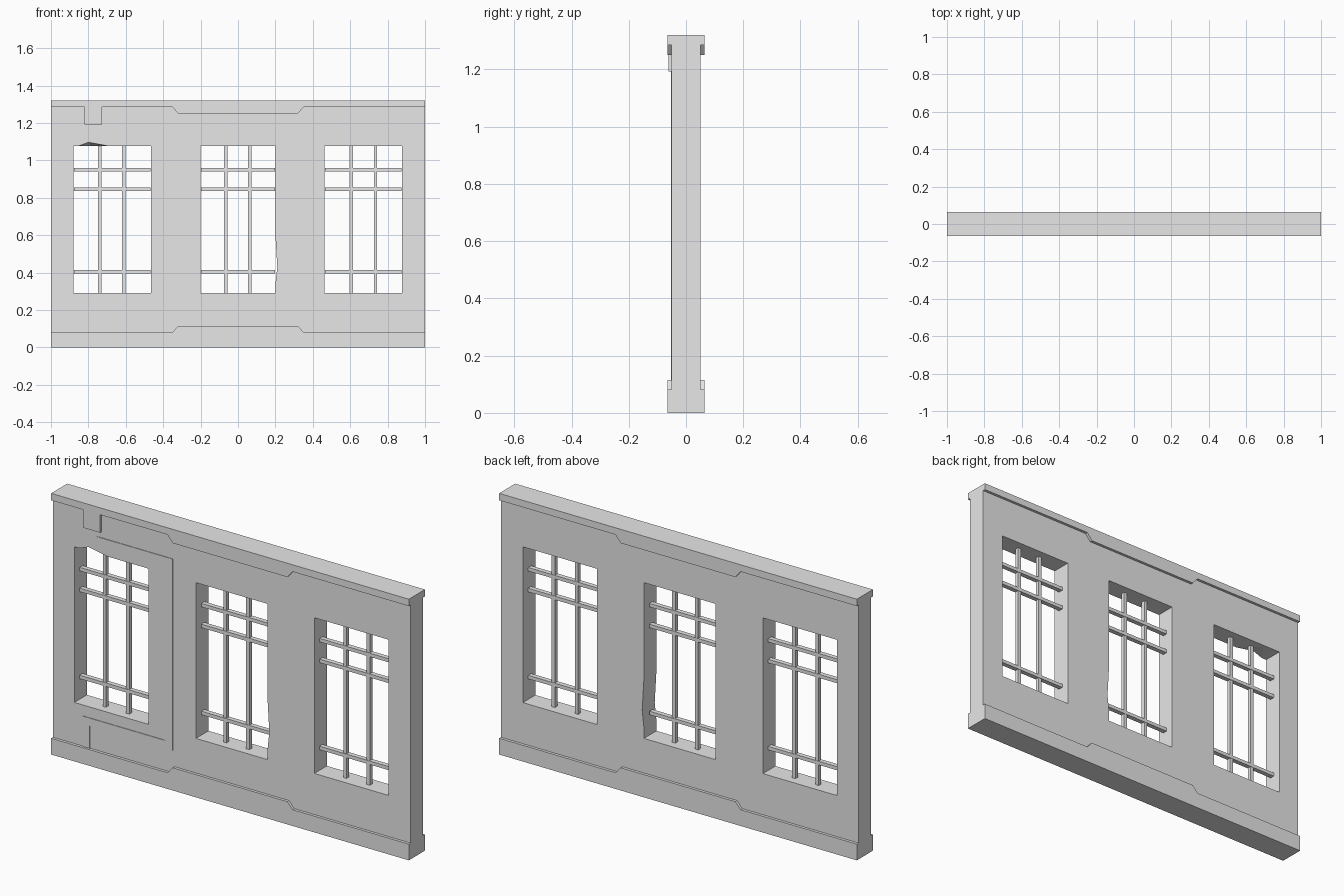
import bpy
import bmesh

if "Cube" in bpy.data.objects:
    bpy.data.objects.remove(bpy.data.objects["Cube"], do_unlink=True)

grey = bpy.data.materials.new("plain_grey")
grey.use_nodes = True
grey.diffuse_color = (0.8, 0.8, 0.8, 1)
grey.node_tree.nodes["Principled BSDF"].inputs["Base Color"].default_value = (0.8, 0.8, 0.8, 1)


def finish(name, bm):
    bmesh.ops.recalc_face_normals(bm, faces=bm.faces[:])
    mesh = bpy.data.meshes.new(name)
    bm.to_mesh(mesh)
    bm.free()
    mesh.materials.append(grey)
    obj = bpy.data.objects.new(name, mesh)
    bpy.context.collection.objects.link(obj)
    return obj


def prism(name, outline, y0, y1):
    """Extrude an (x, z) outline from y0 to y1."""
    bm = bmesh.new()
    face = bm.faces.new([bm.verts.new((x, y0, z)) for x, z in outline])
    ext = bmesh.ops.extrude_face_region(bm, geom=[face])["geom"]
    moved = [v for v in ext if isinstance(v, bmesh.types.BMVert)]
    bmesh.ops.translate(bm, verts=moved, vec=(0, y1 - y0, 0))
    return finish(name, bm)


def box(name, x0, x1, z0, z1, y0, y1):
    return prism(name, [(x0, z0), (x1, z0), (x1, z1), (x0, z1)], y0, y1)


HALF = 0.05      # half the wall thickness
TRIM = 0.064     # half the trim thickness
TOP = 1.32
SILL, HEAD = 0.29, 1.077


# Top and bottom trims, each with a deeper middle section
def trim(name, edge, side, middle):
    prism(name, [(-1, edge), (1, edge), (1, side), (0.35, side), (0.32, middle),
                 (-0.32, middle), (-0.35, side), (-1, side)], -TRIM, TRIM)


trim("bottom_trim", 0, 0.082, 0.115)
trim("top_trim", TOP, 1.285, 1.25)

# Wall slab and the cutters for its windows and chips
wall = box("wall", -1, 1, 0.082, 1.285, -HALF, HALF)
windows = {"right": (-0.88, -0.465), "middle": (-0.2, 0.2), "left": (0.462, 0.877)}
cutters = [box(side + "_opening", a, b, SILL, HEAD, -0.2, 0.2)
           for side, (a, b) in windows.items()]
cutters.append(prism("jamb_chip", [(0.19, 0.6), (0.2, 0.6), (0.21, 0.43),
                                   (0.2, 0.34), (0.19, 0.34)], -0.2, 0.2))
bm = bmesh.new()
for co in [(-0.865, -0.055, 1.074), (-0.8, -0.055, 1.098), (-0.67, -0.055, 1.074),
           (-0.79, 0.04, 1.076), (-0.79, -0.055, 1.06)]:
    bm.verts.new(co)
bmesh.ops.convex_hull(bm, input=bm.verts[:])
cutters.append(finish("lintel_chip", bm))

for cutter in cutters:
    cutter.hide_render = True
    mod = wall.modifiers.new(cutter.name, "BOOLEAN")
    mod.operation = "DIFFERENCE"
    mod.solver = "EXACT"
    mod.object = cutter
bpy.context.view_layer.update()
graph = bpy.context.evaluated_depsgraph_get()
cut_mesh = bpy.data.meshes.new_from_object(wall.evaluated_get(graph))
wall.modifiers.clear()
wall.data = cut_mesh
for cutter in cutters:
    bpy.data.objects.remove(cutter, do_unlink=True)

# Window bars
R = 0.009
uprights = {"right": (-0.74, -0.61), "middle": (-0.066, 0.062), "left": (0.605, 0.735)}
for side, (a, b) in windows.items():
    for i, x in enumerate(uprights[side]):
        box(f"{side}_upright_bar_{i + 1}", x - R, x + R, SILL, HEAD, -0.01, 0.01)
    for i, z in enumerate((0.405, 0.845, 0.95)):
        box(f"{side}_cross_bar_{i + 1}", a + 0.003, b - 0.003, z - R, z + R, -0.012, 0.012)

# Junction box and the flat conduit that runs round one window
box("junction_box", -0.822, -0.728, 1.193, 1.3, -0.062, -HALF)
prism("conduit", [(-0.79, 1.2), (-0.79, 1.125), (-0.37, 1.125), (-0.37, 0.235),
                  (-0.83, 0.235), (-0.83, 0.08), (-0.793, 0.08), (-0.793, 0.195),
                  (-0.328, 0.195), (-0.328, 1.163), (-0.755, 1.163), (-0.755, 1.2)],
      -HALF - 0.003, -HALF)
